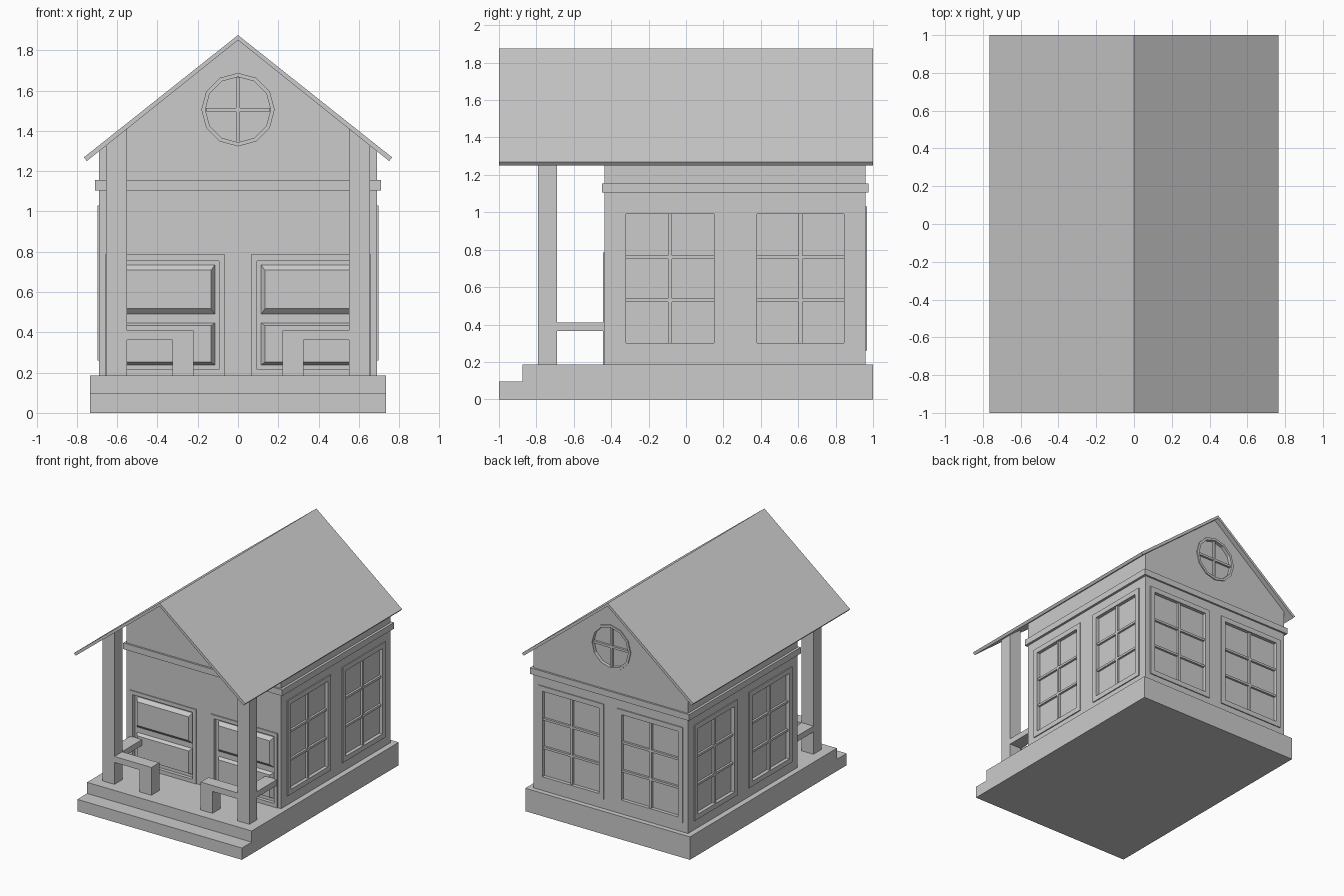
import bpy, bmesh, math
from mathutils import Matrix

cube = bpy.data.objects.get("Cube")
if cube:
    bpy.data.objects.remove(cube, do_unlink=True)

grey = bpy.data.materials.new("plain_grey")
grey.use_nodes = True
colour = (0.6, 0.6, 0.6, 1)
grey.diffuse_color = colour
grey.node_tree.nodes["Principled BSDF"].inputs["Base Color"].default_value = colour


def finish(name, bm):
    bmesh.ops.recalc_face_normals(bm, faces=bm.faces)
    mesh = bpy.data.meshes.new(name)
    bm.to_mesh(mesh)
    bm.free()
    mesh.materials.append(grey)
    ob = bpy.data.objects.new(name, mesh)
    bpy.context.collection.objects.link(ob)
    return ob


def add_box(bm, x, y, z, matrix=Matrix()):
    """Add a box given (min, max) along each axis."""
    mid = [(a + b) / 2 for a, b in (x, y, z)]
    size = [b - a for a, b in (x, y, z)]
    m = matrix @ Matrix.Translation(mid) @ Matrix.Diagonal((*size, 1))
    return bmesh.ops.create_cube(bm, size=1, matrix=m)["verts"]


def add_prism(bm, points, y0, y1, matrix=Matrix()):
    """Extrude an x-z outline from y0 to y1."""
    rings = [[bm.verts.new(matrix @ Matrix.Translation((x, y, z)).to_translation())
              for x, z in points] for y in (y0, y1)]
    n = len(points)
    bm.faces.new(rings[0])
    bm.faces.new(rings[1][::-1])
    for i in range(n):
        j = (i + 1) % n
        bm.faces.new((rings[0][i], rings[1][i], rings[1][j], rings[0][j]))


def add_frame(bm, u, z, w, matrix):
    """Rectangular surround of width w outside an opening."""
    d = (-0.008, 0)
    for a in ((u[0] - w, u[0]), (u[1], u[1] + w)):
        add_box(bm, a, d, (z[0] - w, z[1] + w), matrix)
    for b in ((z[0] - w, z[0]), (z[1], z[1] + w)):
        add_box(bm, u, d, b, matrix)


# Wall planes: local x runs along the wall, local -y points outward
def wall(x, y, angle):
    return Matrix.Translation((x, y, 0)) @ Matrix.Rotation(math.radians(angle), 4, "Z")


FRONT, BACK = wall(0, -0.435, 0), wall(0, 0.96, 180)
RIGHT, LEFT = wall(0.69, 0, 90), wall(-0.69, 0, -90)
RECESS = 0.02
SLOPE = 0.795


def under_roof(x):
    return 1.85 - SLOPE * abs(x)


# Stepped base
bm = bmesh.new()
add_box(bm, (-0.735, 0.735), (-0.875, 1), (0, 0.185))
add_box(bm, (-0.735, 0.735), (-1, -0.875), (0, 0.095))
finish("stepped_base", bm)

# House body with gables
bm = bmesh.new()
add_prism(bm, [(-0.69, 0.185), (0.69, 0.185), (0.69, under_roof(0.69)),
               (0, 1.85), (-0.69, under_roof(0.69))], -0.435, 0.96)
body = finish("house_body", bm)

# Folded roof
bm = bmesh.new()
add_prism(bm, [(0, 1.875), (0.765, 1.268), (0.75, 1.25), (0, 1.85),
               (-0.75, 1.25), (-0.765, 1.268)], -1, 1)
finish("roof", bm)

# Band around the walls
bm = bmesh.new()
for m, half in ((FRONT, 0.71), (BACK, 0.71)):
    add_box(bm, (-half, half), (-0.015, 0), (1.105, 1.155), m)
for s in (-1, 1):
    add_box(bm, sorted((s * 0.69, s * 0.71)), (-0.435, 0.96), (1.105, 1.155))
finish("wall_band", bm)

# Windows on the sides and back
cut = bmesh.new()
openings = []
for s, m in ((1, RIGHT), (-1, LEFT)):
    for u in ((-0.32, 0.15), (0.38, 0.845)):
        openings.append((m, tuple(sorted(s * a for a in u))))
openings += [(BACK, (-0.605, -0.1)), (BACK, (0.1, 0.605))]

frames, bars = bmesh.new(), bmesh.new()
Z = (0.3, 0.99)
for m, u in openings:
    add_box(cut, u, (-0.05, RECESS), Z, m)
    add_frame(frames, u, Z, 0.04, m)
    mid = sum(u) / 2
    add_box(bars, (mid - 0.01, mid + 0.01), (0.002, RECESS), Z, m)
    for k in (1, 2):
        z = Z[0] + (Z[1] - Z[0]) * k / 3
        add_box(bars, u, (0.003, RECESS), (z - 0.009, z + 0.009), m)

# Front double panels with raised, chamfered fields
fields = bmesh.new()
for u in ((-0.63, -0.095), (0.095, 0.63)):
    add_box(cut, u, (-0.05, RECESS), (0.215, 0.755), FRONT)
    add_frame(frames, u, (0.215, 0.755), 0.03, FRONT)
    a, b = u[0] + 0.02, u[1] - 0.02
    for z, inset in (((0.49, 0.735), 0.027), ((0.238, 0.447), 0.014)):
        verts = add_box(fields, (a, b), (-0.006, RECESS), z, FRONT)
        mid = sum(z) / 2
        for v in verts:
            if v.co.y < -0.435:
                v.co.x += 0.018 if v.co.x < (a + b) / 2 else -0.018
                v.co.z += inset if v.co.z < mid else -inset
finish("front_raised_panels", fields)

# Round gable windows
CZ = 1.505


def circle(r, n=12):
    return [(r * math.sin(2 * math.pi * i / n), CZ + r * math.cos(2 * math.pi * i / n))
            for i in range(n)]


for m in (FRONT, BACK):
    add_prism(cut, circle(0.162), -0.05, RECESS, m)
    outer, inner = circle(0.182), circle(0.162)
    for i in range(12):
        j = (i + 1) % 12
        add_prism(frames, [outer[i], outer[j], inner[j], inner[i]], -0.008, 0, m)
    add_box(bars, (-0.009, 0.009), (0.002, RECESS), (CZ - 0.16, CZ + 0.16), m)
    add_box(bars, (-0.16, 0.16), (0.003, RECESS), (CZ - 0.009, CZ + 0.009), m)
finish("window_frames", frames)
finish("window_bars", bars)

# Carve the recesses into the walls
cutter = finish("recess_cutter", cut)
cutter.hide_render = True
mod = body.modifiers.new("recesses", "BOOLEAN")
mod.operation = "DIFFERENCE"
mod.solver = "EXACT"
mod.object = cutter
bpy.context.view_layer.objects.active = body
bpy.ops.object.modifier_apply(modifier=mod.name)
bpy.data.objects.remove(cutter, do_unlink=True)

# Porch posts and railings on both sides
for s, side in ((1, "left"), (-1, "right")):
    bm = bmesh.new()
    add_prism(bm, [(s * 0.55, 0.185), (s * 0.655, 0.185),
                   (s * 0.655, under_roof(0.655)), (s * 0.55, under_roof(0.55))],
              -0.79, -0.69)
    finish(side + "_porch_post", bm)
    bm = bmesh.new()
    add_box(bm, sorted((s * 0.22, s * 0.325)), (-0.79, -0.69), (0.185, 0.41))
    add_box(bm, sorted((s * 0.325, s * 0.55)), (-0.79, -0.69), (0.362, 0.41))
    add_box(bm, sorted((s * 0.55, s * 0.655)), (-0.69, -0.435), (0.365, 0.412))
    finish(side + "_porch_railing", bm)
